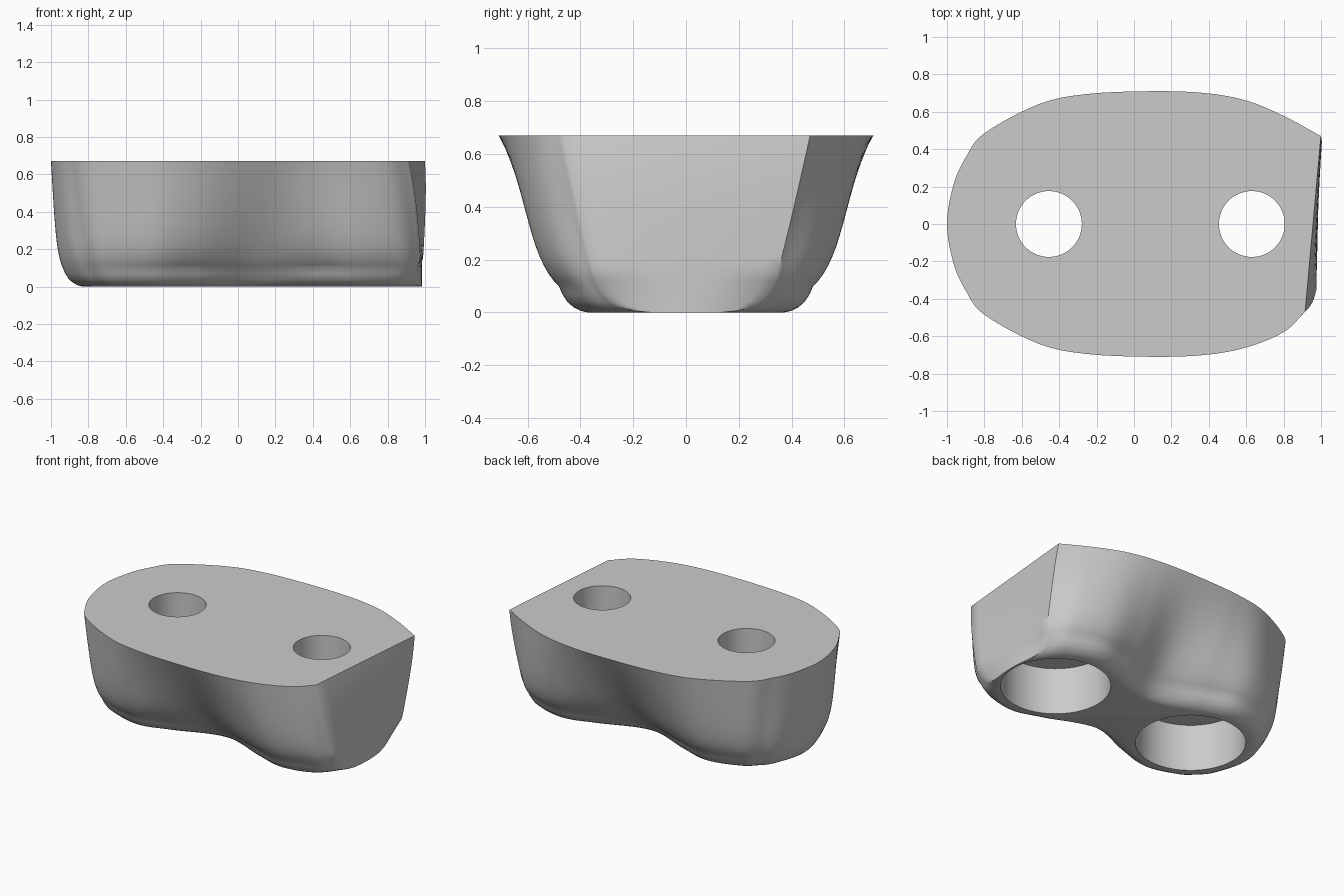
import bpy, bmesh, math
from mathutils import Vector

if "Cube" in bpy.data.objects:
    bpy.data.objects.remove(bpy.data.objects["Cube"])

HEIGHT = 0.67
LOBES = (-0.455, 0.63)          # x of the two bolt holes
TOP = [(-1, 0), (-.965, .21), (-.9, .355), (-.8, .485), (-.51, .64), (-.25, .695),
       (.1, .71), (.38, .7), (.6, .66), (.8, .578)]
# foot rounding: height, lobe radius, waist half width
FOOT = [(0, .375, .22), (.006, .4, .24), (.02, .427, .26), (.04, .45, .28), (.07, .469, .306),
        (.1, .482, .33)]


def end_x(y, z):
    """Slightly twisted flat end that rounds off near the foot."""
    t = z / HEIGHT
    bulge = .6 * y * y * max(0, 1 - z / .15)
    return .957 + .026 * (1 - t ** 4) + .09 * y * t - bulge


def catmull(a, b, c, d, t):
    return .5 * (2 * b + (c - a) * t + (2 * a - 5 * b + 4 * c - d) * t ** 2
                 + (3 * b - a - 3 * c + d) * t ** 3)


def half_outline(z, r, waist, side, steps=8):
    """Outline from the round tip to the flat end on one side."""
    rise = max(0, (z - .1) / (HEIGHT - .1))
    s = rise ** .85
    swell = 1 - math.exp(-max(0, z - .1) / .1)
    rx, ry = r + .025 * swell, r + .055 * swell
    arcs = [(LOBES[0], a) for a in (180, 150, 135, 120, 90, 60)]
    arcs += [None] + [(LOBES[1], a) for a in (120, 90, 60)]
    keys = []
    for arc, top in zip(arcs, TOP):
        top = Vector(top)
        if arc is None:
            base = Vector((.0875, waist))
        else:
            a = math.radians(arc[1])
            base = Vector((arc[0] + rx * math.cos(a), ry * math.sin(a)))
        keys.append(base.lerp(top, s))
    corner_y = math.sqrt(r * r - .35 ** 2)
    corner_y += (.47 - corner_y) * rise ** .9
    keys.append(Vector((end_x(side * corner_y, z), corner_y)))
    before = Vector((keys[1].x, -keys[1].y))
    pts = [before] + keys + [2 * keys[-1] - keys[-2]]
    out = []
    for i in range(1, len(pts) - 2):
        out += [catmull(*pts[i - 1:i + 3], k / steps) for k in range(steps)]
    out.append(keys[-1])
    return [(p.x, side * p.y, z) for p in out]


def ring(z, r, waist):
    back = half_outline(z, r, waist, 1)
    front = half_outline(z, r, waist, -1)
    y0, y1 = back[-1][1], front[-1][1]
    flat = []
    for k in range(1, 12):
        y = y0 + (y1 - y0) * k / 12
        flat.append((end_x(y, z), y, z))
    return back + flat + front[:0:-1]


# lofted body
top_radius, top_waist = FOOT[-1][1:]
levels = FOOT + [(.1 + .57 * (k / 14) ** 1.3, top_radius, top_waist) for k in range(1, 15)]
bm = bmesh.new()
rings = [[bm.verts.new(p) for p in ring(*lv)] for lv in levels]
for low, high in zip(rings, rings[1:]):
    n = len(low)
    for i in range(n):
        j = (i + 1) % n
        bm.faces.new((low[i], low[j], high[j], high[i]))
bm.faces.new(rings[0])
bm.faces.new(rings[-1])
bmesh.ops.recalc_face_normals(bm, faces=bm.faces)
mesh = bpy.data.meshes.new("mount_block")
bm.to_mesh(mesh)
bm.free()
body = bpy.data.objects.new("mount_block", mesh)
bpy.context.collection.objects.link(body)

grey = bpy.data.materials.new("light_grey")
grey.use_nodes = True
colour = (.6, .6, .6, 1)
grey.diffuse_color = colour
grey.node_tree.nodes["Principled BSDF"].inputs["Base Color"].default_value = colour
mesh.materials.append(grey)


def bore(x, radius, bottom, top):
    """Cut a round vertical hole through the body."""
    bpy.ops.mesh.primitive_cylinder_add(vertices=64, radius=radius, depth=top - bottom,
                                        location=(x, 0, (top + bottom) / 2))
    cutter = bpy.context.object
    cutter.name = "hole_cutter"
    cutter.hide_render = True
    mod = body.modifiers.new("bore", "BOOLEAN")
    mod.operation = "DIFFERENCE"
    mod.solver = "EXACT"
    mod.object = cutter
    bpy.context.view_layer.objects.active = body
    bpy.ops.object.modifier_apply(modifier=mod.name)
    bpy.data.objects.remove(cutter)


# bolt holes, each with a wide recess from below
for x in LOBES:
    bore(x, .34, -.2, .32)
    bore(x, .176, .2, 1)

bpy.ops.object.select_all(action="DESELECT")
body.select_set(True)
bpy.context.view_layer.objects.active = body
bpy.ops.object.shade_smooth_by_angle(angle=math.radians(48))
